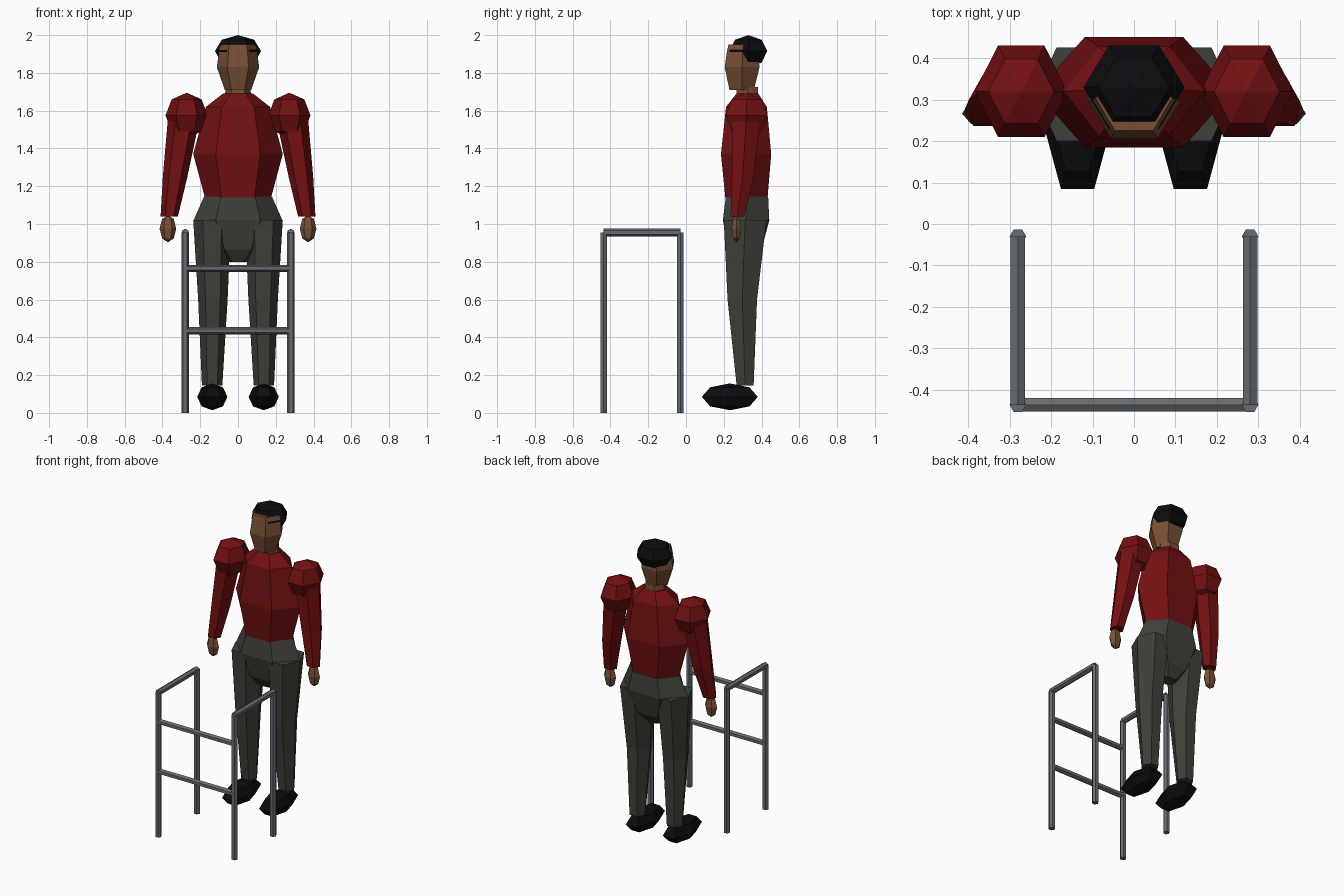
import bpy, bmesh, math
from mathutils import Vector, Matrix

if "Cube" in bpy.data.objects:
    bpy.data.objects.remove(bpy.data.objects["Cube"])


def material(name, rgb):
    m = bpy.data.materials.new(name)
    m.diffuse_color = (*rgb, 1)
    m.use_nodes = True
    m.node_tree.nodes["Principled BSDF"].inputs["Base Color"].default_value = m.diffuse_color
    return m


RED = material("dark red cloth", (0.17, 0.005, 0.006))
OLIVE = material("olive grey cloth", (0.05, 0.05, 0.041))
SKIN = material("brown skin", (0.19, 0.078, 0.037))
BLACK = material("black", (0.004, 0.004, 0.005))
METAL = material("grey metal", (0.135, 0.15, 0.165))
F = math.sin(math.pi / 3)


def finish(bm, name, mat):
    bmesh.ops.recalc_face_normals(bm, faces=bm.faces)
    me = bpy.data.meshes.new(name)
    bm.to_mesh(me)
    bm.free()
    me.materials.append(mat)
    ob = bpy.data.objects.new(name, me)
    bpy.context.collection.objects.link(ob)
    return ob


def loft(name, mat, rings):
    """Six-sided stack; each ring is x, y, z, half width, half depth."""
    bm = bmesh.new()
    loops = []
    for x, y, z, rx, ry in rings:
        loops.append([bm.verts.new((x + rx * math.cos(i * math.pi / 3),
                                    y + ry / F * math.sin(i * math.pi / 3), z))
                      for i in range(6)])
    for a, b in zip(loops, loops[1:]):
        for i in range(6):
            j = (i + 1) % 6
            bm.faces.new((a[i], a[j], b[j], b[i]))
    bm.faces.new(loops[0])
    bm.faces.new(loops[-1])
    return finish(bm, name, mat)


def ball(name, mat, centre, rx, ry, rz):
    """Six-sided, four-ring ellipsoid with half sizes rx, ry, rz."""
    bm = bmesh.new()
    bmesh.ops.create_uvsphere(bm, u_segments=6, v_segments=4, radius=1)
    # make the points of the hexagon face +-x
    if max(v.co.x for v in bm.verts) < 0.95:
        bmesh.ops.rotate(bm, verts=bm.verts, matrix=Matrix.Rotation(math.pi / 6, 3, 'Z'))
    bmesh.ops.scale(bm, vec=(rx, ry / F, rz), verts=bm.verts)
    bmesh.ops.translate(bm, vec=centre, verts=bm.verts)
    return finish(bm, name, mat)


def tube(name, a, b, r=0.02):
    """Six-sided metal tube between two points."""
    a, b = Vector(a), Vector(b)
    d = b - a
    bm = bmesh.new()
    bmesh.ops.create_cone(bm, cap_ends=True, segments=6, radius1=r, radius2=r, depth=d.length)
    if abs(d.z) > 0.1 and max(v.co.x for v in bm.verts) < r * 0.95:
        bmesh.ops.rotate(bm, verts=bm.verts, matrix=Matrix.Rotation(math.pi / 6, 3, 'Z'))
    rot = d.to_track_quat('Z', 'Y').to_matrix().to_4x4() if abs(d.z) < 0.1 else Matrix()
    bm.transform(Matrix.Translation((a + b) / 2) @ rot)
    return finish(bm, name, METAL)


# Torso, pelvis, neck, head and hair
loft("torso", RED, [(0, .32, 1.14, .175, .112), (0, .318, 1.37, .237, .133),
                    (0, .32, 1.62, .17, .108), (0, .325, 1.69, .08, .058)])
loft("pelvis", OLIVE, [(0, .323, 1.145, .18, .112), (0, .318, 1.02, .235, .123),
                       (0, .315, .865, .14, .085), (0, .315, .80, .06, .04)])
loft("neck", SKIN, [(0, .325, 1.65, .072, .058), (0, .325, 1.725, .065, .056)])
loft("head", SKIN, [(0, .295, 1.71, .07, .065), (0, .297, 1.83, .112, .092),
                    (0, .30, 1.92, .1, .082), (0, .303, 1.95, .092, .078)])
ball("hair", BLACK, (0, .33, 1.915), .122, .1, .085)

for side, s in (("left", 1), ("right", -1)):
    # Arms
    ball(side + "_shoulder", RED, (s * .272, .32, 1.575), .112, .11, .12)
    loft(side + "_arm", RED, [(s * .285, .32, 1.57, .085, .075), (s * .333, .30, 1.25, .065, .058),
                              (s * .364, .272, 1.04, .046, .036)])
    ball(side + "_hand", SKIN, (s * .371, .267, .975), .044, .026, .072)
    # Legs and shoes
    loft(side + "_leg", OLIVE, [(s * .137, .313, 1.02, .1, .113), (s * .133, .298, .6, .078, .078),
                                (s * .137, .313, .145, .054, .045)])
    ball(side + "_shoe", BLACK, (s * .136, .232, .085), .08, .148, .071)
    # Walker side frames
    x = s * .28
    tube(side + "_front_walker_leg", (x, -.436, 0), (x, -.436, .955))
    tube(side + "_rear_walker_leg", (x, -.03, 0), (x, -.03, .955))
    tube(side + "_walker_handle", (x, -.436, .955), (x, -.03, .955))

# Walker crossbars
for name, z in (("upper_crossbar", .765), ("lower_crossbar", .435)):
    tube(name, (-.28, -.436, z), (.28, -.436, z), .019)
